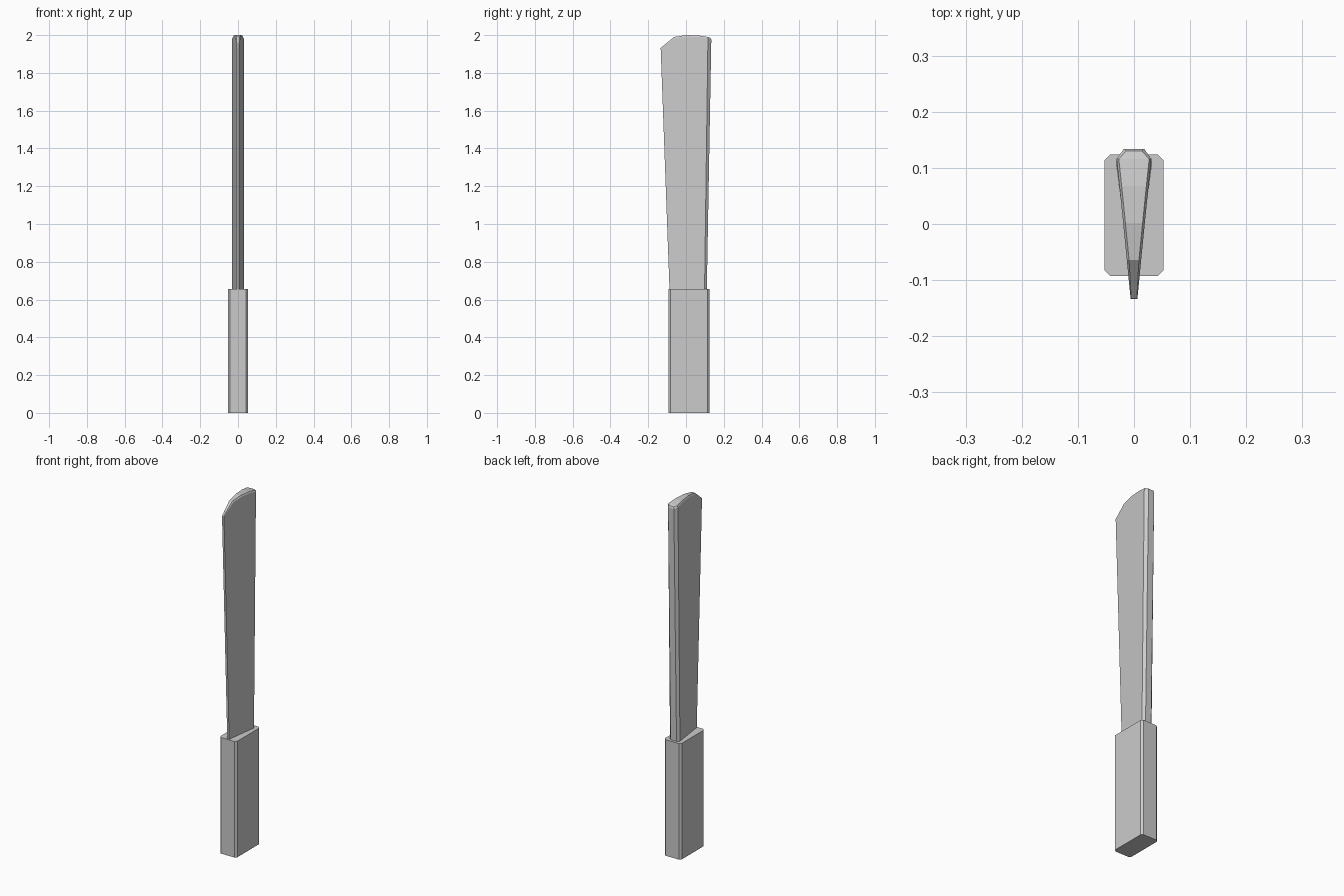
import bpy, bmesh

if "Cube" in bpy.data.objects:
    bpy.data.objects.remove(bpy.data.objects["Cube"])


def make_object(name, bm):
    bmesh.ops.recalc_face_normals(bm, faces=bm.faces)
    mesh = bpy.data.meshes.new(name)
    bm.to_mesh(mesh)
    bm.free()
    obj = bpy.data.objects.new(name, mesh)
    bpy.context.collection.objects.link(obj)
    return obj


# Handle: rectangular grip with four chamfered vertical edges
Y0, Y1, HW, C, H = -0.093, 0.124, 0.053, 0.011, 0.655
half = [(HW - C, Y0), (HW, Y0 + C), (HW, Y1 - C), (HW - C, Y1)]
outline = half + [(-x, y) for x, y in reversed(half)]
bm = bmesh.new()
base = bm.faces.new([bm.verts.new((x, y, 0)) for x, y in outline])
ext = bmesh.ops.extrude_face_region(bm, geom=[base], use_keep_orig=True)
for v in ext["geom"]:
    if isinstance(v, bmesh.types.BMVert):
        v.co.z = H
make_object("handle", bm)

# Blade stations from cutting edge to spine:
# half width, y at handle, y at tip, tip height
stations = [
    (0.006, -0.087, -0.134, 1.930),
    (0.0128, -0.036, -0.064, 1.990),
    (0.0193, 0.012, 0.002, 2.000),
    (0.026, 0.061, 0.068, 1.998),
    (0.031, 0.098, 0.116, 1.990),
    (0.018, 0.110, 0.134, 1.985),
]
ROOT = H - 0.01
RIM_X, RIM_Z = 0.004, 0.008
last = len(stations) - 1

bm = bmesh.new()
sides = []
for s in (1, -1):
    root, rim, top = [], [], []
    for i, (w, yb, yt, zt) in enumerate(stations):
        inset = 0.001 if i == 0 else RIM_X
        y_in = yt - 0.004 if i == last else yt + (0.002 if i == 0 else 0)
        root.append(bm.verts.new((s * w, yb, ROOT)))
        rim.append(bm.verts.new((s * w, yt, zt - RIM_Z * (i > 0))))
        top.append(bm.verts.new((s * (w - inset), y_in, zt + 0.004 * (i == 0))))
    sides.append((root, rim, top))

# Side walls and the bevelled rim around the tip
for root, rim, top in sides:
    for i in range(last):
        bm.faces.new((root[i], root[i + 1], rim[i + 1], rim[i]))
        bm.faces.new((rim[i], rim[i + 1], top[i + 1], top[i]))

# Bridge both sides: root, tip surface, cutting edge and spine
(ra, ma, ta), (rb, mb, tb) = sides
for i in range(last):
    bm.faces.new((ra[i], ra[i + 1], rb[i + 1], rb[i]))
    bm.faces.new((ta[i], ta[i + 1], tb[i + 1], tb[i]))
for i in (0, last):
    bm.faces.new((ra[i], rb[i], mb[i], ma[i]))
    bm.faces.new((ma[i], mb[i], tb[i], ta[i]))
make_object("blade", bm)
